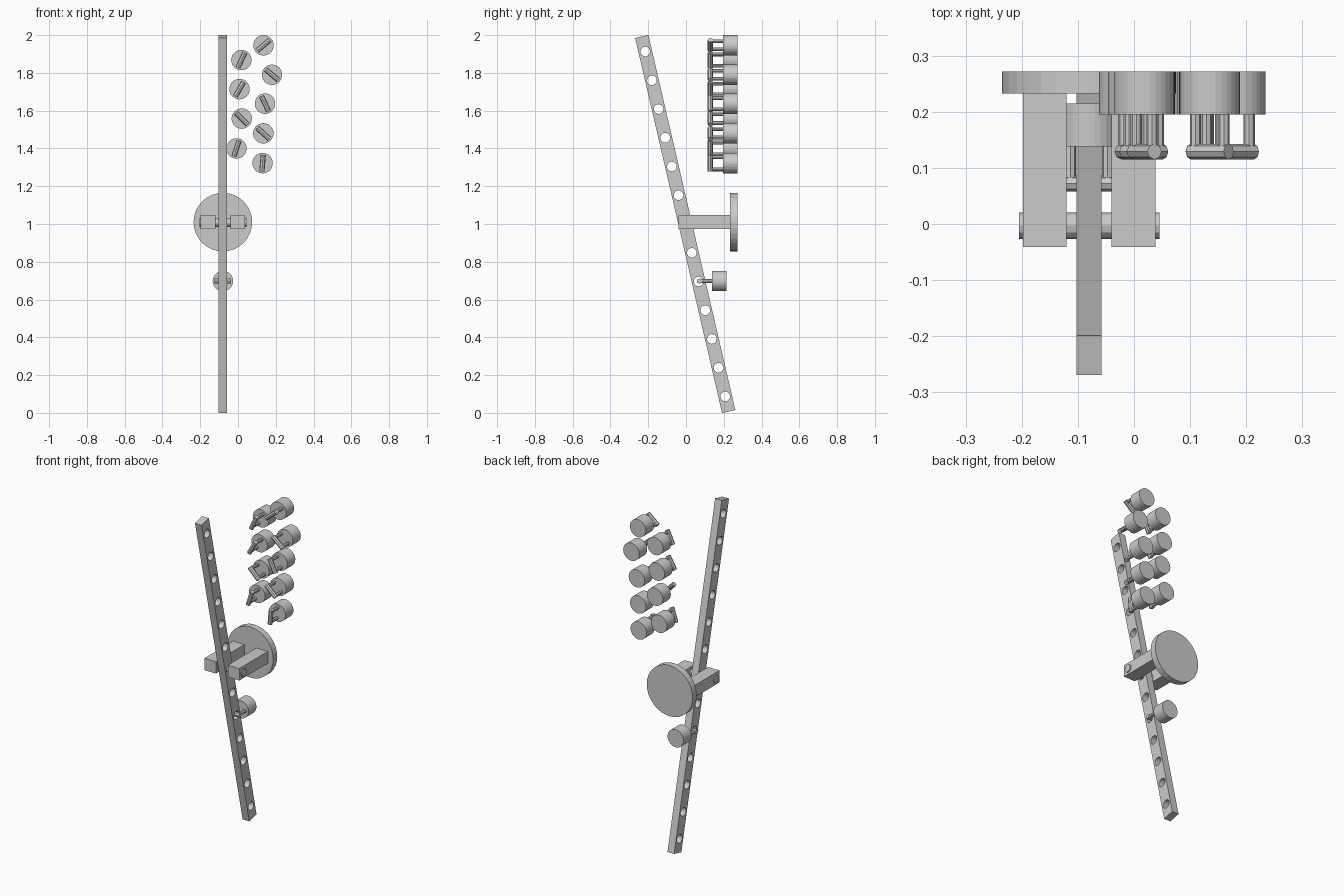
import bpy, bmesh
from math import radians, cos, sin
from mathutils import Vector, Matrix

if "Cube" in bpy.data.objects:
    bpy.data.objects.remove(bpy.data.objects["Cube"])

CX = -0.08                    # centre line of beam and bracket
TILT = radians(13.05)
PIVOT = Vector((CX, -0.004, 1.0))


def rod(bm, p, q, r, n):
    """Capped cylinder between two points."""
    p, q = Vector(p), Vector(q)
    d = q - p
    m = Matrix.Translation((p + q) / 2) @ d.to_track_quat('Z', 'Y').to_matrix().to_4x4()
    bmesh.ops.create_cone(bm, cap_ends=True, segments=n, radius1=r, radius2=r,
                          depth=d.length, matrix=m)


def box(bm, lo, hi):
    lo, hi = Vector(lo), Vector(hi)
    m = Matrix.Translation((lo + hi) / 2) @ Matrix.Diagonal((*(hi - lo), 1))
    bmesh.ops.create_cube(bm, size=1, matrix=m)


def finish(bm, name):
    me = bpy.data.meshes.new(name)
    bm.to_mesh(me)
    bm.free()
    ob = bpy.data.objects.new(name, me)
    bpy.context.collection.objects.link(ob)
    return ob


def weight(name, x, z, angle, y=0.195):
    """Cylindrical weight with a bar handle on its front."""
    bm = bmesh.new()
    rod(bm, (x, y, z), (x, y + 0.077, z), 0.054, 32)
    u = Vector((cos(radians(angle)), 0, sin(radians(angle))))
    c = Vector((x, y - 0.066, z))
    rod(bm, c - u * 0.044, c + u * 0.044, 0.014, 8)
    for s in (-1, 1):
        post = c + u * 0.033 * s
        rod(bm, post, post + Vector((0, 0.07, 0)), 0.01, 8)
    finish(bm, name)


# Tilted beam
bm = bmesh.new()
box(bm, (-0.0225, -0.036, -1.019), (0.0225, 0.036, 1.019))
beam = finish(bm, "beam")

# Row of through holes
bm = bmesh.new()
for i in range(-6, 7):
    rod(bm, (-0.1, 0, i * 0.1562), (0.1, 0, i * 0.1562), 0.0255, 24)
cutter = finish(bm, "hole_cutter")
cutter.hide_render = True
for ob in (beam, cutter):
    ob.location = PIVOT
    ob.rotation_euler.x = TILT
mod = beam.modifiers.new("holes", 'BOOLEAN')
mod.object = cutter
mod.operation = 'DIFFERENCE'
mod.solver = 'EXACT'
bpy.context.view_layer.objects.active = beam
bpy.ops.object.modifier_apply(modifier="holes")
bpy.data.objects.remove(cutter)

# Wall plate
bm = bmesh.new()
rod(bm, (CX, 0.233, 1.01), (CX, 0.272, 1.01), 0.155, 32)
finish(bm, "wall_plate")

# Fork arms either side of the beam
for s, side in ((-1, "left"), (1, "right")):
    bm = bmesh.new()
    xs = sorted((CX + s * 0.04, CX + s * 0.118))
    box(bm, (xs[0], -0.041, 0.974), (xs[1], 0.24, 1.047))
    finish(bm, side + "_fork_arm")

# Pivot pin
bm = bmesh.new()
rod(bm, (CX - 0.125, -0.003, 1.008), (CX + 0.125, -0.003, 1.008), 0.0235, 12)
finish(bm, "pivot_pin")

# Hanging weight hooked through a hole
weight("hanging_weight", CX, 0.698, 0, 0.138)

# Spare weights: x, z, handle angle
spares = [(0.135, 1.946, 40), (0.018, 1.868, 65), (0.18, 1.79, -40),
          (0.008, 1.714, 60), (0.143, 1.637, -65), (0.02, 1.558, -45),
          (0.134, 1.48, -42), (-0.008, 1.4, 72), (0.13, 1.322, 85)]
for i, (x, z, a) in enumerate(spares):
    weight(f"spare_weight_{i + 1}", x, z, a)
